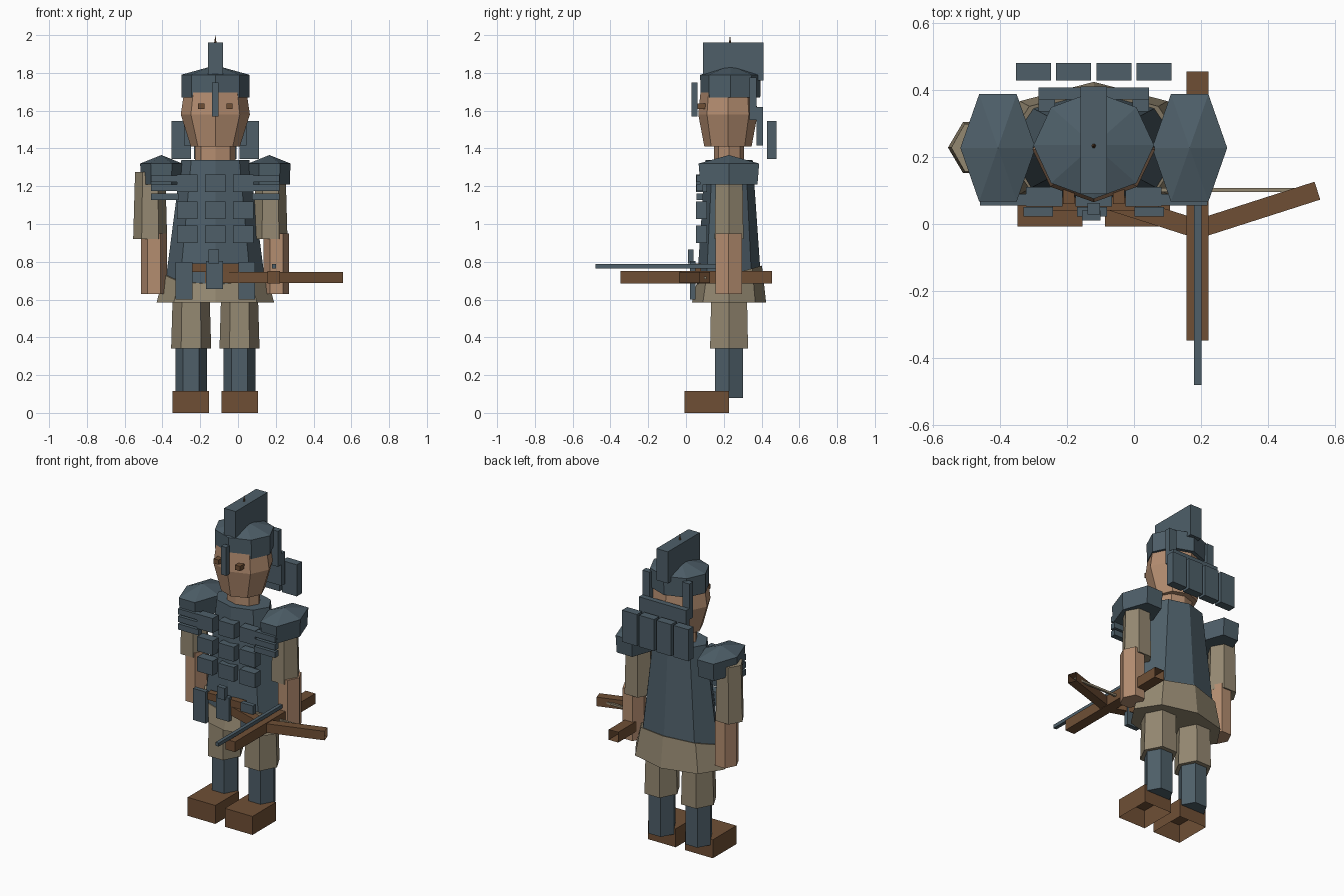
import bpy, bmesh, math
from mathutils import Matrix, Vector

if "Cube" in bpy.data.objects:
    bpy.data.objects.remove(bpy.data.objects["Cube"])

CX, CY = -0.12, 0.23          # body axis


def mat(name, hexcol):
    lin = [((c / 255 + 0.055) / 1.055) ** 2.4 for c in bytes.fromhex(hexcol)]
    m = bpy.data.materials.new(name)
    m.diffuse_color = (*lin, 1)
    m.use_nodes = True
    m.node_tree.nodes["Principled BSDF"].inputs["Base Color"].default_value = m.diffuse_color
    return m


STEEL = mat("slate steel", "4e5f69")
CLOTH = mat("beige cloth", "948871")
SKIN = mat("skin", "b48d70")
LEATHER = mat("brown leather and wood", "6f4f35")


def finish(name, bm, m):
    bmesh.ops.recalc_face_normals(bm, faces=bm.faces)
    me = bpy.data.meshes.new(name)
    bm.to_mesh(me)
    bm.free()
    me.materials.append(m)
    ob = bpy.data.objects.new(name, me)
    bpy.context.collection.objects.link(ob)
    return ob


def box(name, m, x, y, z, open_dir=None, matrix=None):
    """Box from (min, max) ranges; open_dir removes the face pointing that way."""
    bm = bmesh.new()
    bmesh.ops.create_cube(bm, size=1)
    bmesh.ops.recalc_face_normals(bm, faces=bm.faces)
    if open_dir:
        d = Vector(open_dir)
        bmesh.ops.delete(bm, geom=[f for f in bm.faces if f.normal.dot(d) > 0.9],
                         context='FACES_ONLY')
    for v in bm.verts:
        v.co = [(a + b) / 2 + c * (b - a) for (a, b), c in zip((x, y, z), v.co)]
    if matrix:
        bm.transform(matrix)
    return finish(name, bm, m)


def tube(name, m, x, y, sides, rings, tilt=0.0):
    """Stack of (z, rx, ry) rings with a corner on +x; a zero radius makes a point.
    tilt raises the back and lowers the front of the top ring."""
    bm = bmesh.new()
    loops = []
    for i, (z, rx, ry) in enumerate(rings):
        if rx == 0:
            loops.append([bm.verts.new((x, y, z))] * sides)
            continue
        ring = []
        for k in range(sides):
            a = 2 * math.pi * k / sides
            dz = tilt * math.sin(a) if i == len(rings) - 1 else 0
            ring.append(bm.verts.new((x + rx * math.cos(a), y + ry * math.sin(a), z + dz)))
        loops.append(ring)
    for lo, hi in zip(loops, loops[1:]):
        for k in range(sides):
            n = (k + 1) % sides
            quad = [lo[k], lo[n], hi[n], hi[k]]
            bm.faces.new(list(dict.fromkeys(quad)))
    for ring in (loops[0], loops[-1]):
        if ring[0] is not ring[1]:
            bm.faces.new(ring)
    return finish(name, bm, m)


def sided(lo, hi, s):
    """Range given for the left side, mirrored across the body axis when s is +1."""
    return (lo, hi) if s < 0 else (2 * CX - hi, 2 * CX - lo)


# legs, shoulders and other mirrored parts
for s, side in ((-1, "left"), (1, "right")):
    box(f"boot_{side}", LEATHER, sided(-0.347, -0.153, s), (-0.008, 0.227), (0, 0.117),
        open_dir=(0, 0, -1))
    leg = CX + s * 0.128
    tube(f"greave_{side}", STEEL, leg, 0.227, 6, [(0.08, 0.084, 0.086), (0.36, 0.084, 0.086)])
    tube(f"trouser_{side}", CLOTH, leg, 0.228, 6, [(0.34, 0.106, 0.116), (0.68, 0.096, 0.108)])
    # pauldron with three lames hanging in front
    tube(f"pauldron_{side}", STEEL, CX + s * 0.286, 0.227, 6,
         [(1.21, 0.108, 0.175), (1.32, 0.112, 0.185), (1.365, 0, 0)])
    for i in range(3):
        z = 1.24 - i * 0.048
        box(f"shoulder_lame_{side}_{i}", STEEL, sided(-0.46, -0.315, s), (0.055, 0.09),
            (z - 0.018, z + 0.018))
    # armour flap over the thigh
    box(f"hip_flap_{side}", STEEL, sided(-0.33, -0.242, s), (0.022, 0.05), (0.6, 0.8))
    # helmet side post and eye
    box(f"helmet_post_{side}", STEEL, sided(-0.285, -0.235, s), (0.335, 0.372), (1.55, 1.775))
    box(f"eye_{side}", LEATHER, sided(-0.212, -0.178, s), (0.06, 0.12), (1.608, 1.638))

# arms
for side, xs, xf in (("left", -0.465, -0.445), ("right", 0.172, 0.203)):
    tube(f"sleeve_{side}", CLOTH, xs, 0.228, 6, [(0.92, 0.09, 0.088), (1.275, 0.08, 0.082)])
    tube(f"forearm_{side}", SKIN, xf, 0.226, 6, [(0.63, 0.068, 0.08), (0.95, 0.068, 0.08)])

# torso
tube("tunic_skirt", CLOTH, CX, 0.228, 8, [(0.585, 0.311, 0.196), (0.73, 0.272, 0.174)], tilt=0.05)
tube("cuirass", STEEL, CX, 0.228, 8, [(0.66, 0.268, 0.172), (1.34, 0.18, 0.125)])
for row, z in enumerate((1.215, 1.073, 0.945)):
    for col in range(3):
        x = CX + (col - 1) * 0.148
        box(f"chest_plate_{row}_{col}", STEEL, (x - 0.054, x + 0.054), (0.052, 0.11),
            (z - 0.046, z + 0.046))
box("belt", LEATHER, (-0.245, 0.005), (0.04, 0.08), (0.745, 0.79))
box("centre_flap", STEEL, (-0.17, -0.08), (0.022, 0.05), (0.655, 0.805))
box("buckle", STEEL, (-0.155, -0.1), (0.01, 0.04), (0.79, 0.865))

# head
tube("neck", SKIN, CX, 0.228, 8, [(1.3, 0.108, 0.08), (1.45, 0.108, 0.08)])
tube("head", SKIN, CX, 0.222, 8,
     [(1.41, 0.13, 0.125), (1.58, 0.183, 0.157), (1.7, 0.165, 0.145)])

# helmet
tube("helmet", STEEL, CX, 0.235, 8,
     [(1.67, 0.18, 0.158), (1.79, 0.18, 0.16), (1.84, 0, 0)])
box("crest", STEEL, (-0.16, -0.08), (0.09, 0.41), (1.76, 1.96))
tube("crest_spike", LEATHER, CX, 0.233, 6, [(1.9, 0.016, 0.016), (2.0, 0, 0)])
box("nose_guard", STEEL, (-0.138, -0.102), (0.028, 0.062), (1.57, 1.75))
box("neck_guard", STEEL, (-0.285, 0.045), (0.372, 0.407), (1.415, 1.62))
for i in range(4):
    x = -0.3 + i * 0.12
    box(f"nape_plate_{i}", STEEL, (x - 0.052, x + 0.052), (0.428, 0.48), (1.345, 1.545))

# crossbow
BX = 0.19
box("crossbow_stock", LEATHER, (BX - 0.033, BX + 0.033), (-0.348, 0.455), (0.685, 0.75),
    open_dir=(0, 1, 0))
for s, side in ((-1, "left"), (1, "right")):
    turn = Matrix.Translation((BX, -0.015, 0)) @ Matrix.Rotation(s * 0.31, 4, 'Z')
    box(f"crossbow_limb_{side}", LEATHER, sorted((0, s * 0.375)), (-0.028, 0.028),
        (0.688, 0.745), open_dir=(s, 0, 0), matrix=turn)
box("bowstring", CLOTH, (BX - 0.34, BX + 0.34), (0.095, 0.108), (0.71, 0.723))
box("bolt", STEEL, (BX - 0.011, BX + 0.011), (-0.48, 0.16), (0.765, 0.787))
